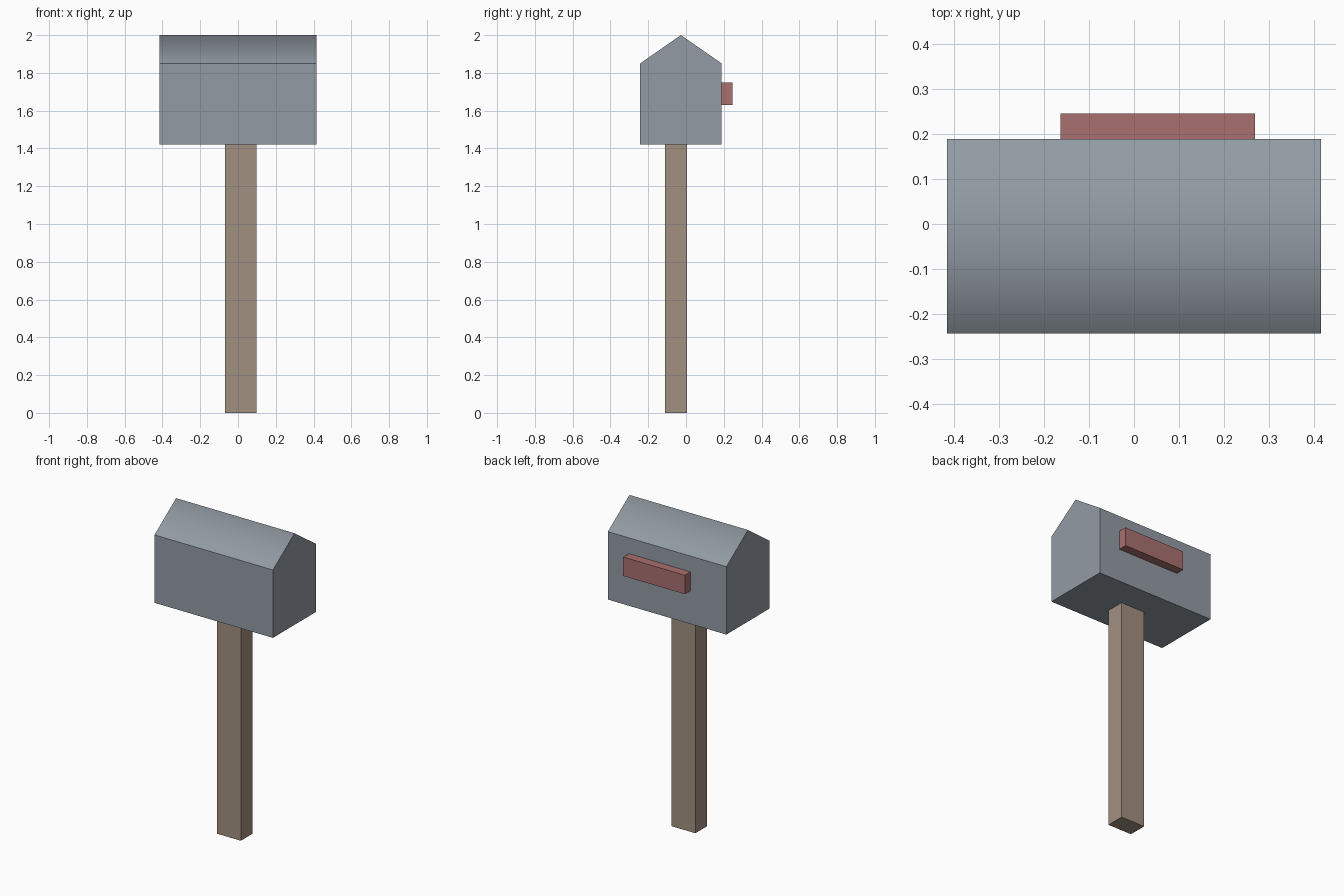
import bpy, bmesh

if "Cube" in bpy.data.objects:
    bpy.data.objects.remove(bpy.data.objects["Cube"])


def colour(obj, name, rgb):
    mat = bpy.data.materials.new(name)
    mat.diffuse_color = (*rgb, 1)
    mat.use_nodes = True
    mat.node_tree.nodes["Principled BSDF"].inputs["Base Color"].default_value = mat.diffuse_color
    obj.data.materials.append(mat)


def prism(name, profile, x0, x1, smooth_above=None):
    """Extrude a (y, z) profile from x0 to x1; edges above a height shade smooth."""
    bm = bmesh.new()
    face = bm.faces.new([bm.verts.new((x0, y, z)) for y, z in profile])
    ext = bmesh.ops.extrude_face_region(bm, geom=[face], use_keep_orig=True)
    verts = [g for g in ext["geom"] if isinstance(g, bmesh.types.BMVert)]
    bmesh.ops.translate(bm, verts=verts, vec=(x1 - x0, 0, 0))
    bmesh.ops.recalc_face_normals(bm, faces=bm.faces)
    if smooth_above is not None:
        for f in bm.faces:
            f.smooth = True
        for e in bm.edges:
            e.smooth = all(v.co.z > smooth_above for v in e.verts) \
                and abs(e.verts[0].co.x - e.verts[1].co.x) > 0.1
    mesh = bpy.data.meshes.new(name)
    bm.to_mesh(mesh)
    bm.free()
    obj = bpy.data.objects.new(name, mesh)
    bpy.context.collection.objects.link(obj)
    return obj


def box(name, x0, x1, y0, y1, z0, z1):
    return prism(name, [(y0, z0), (y1, z0), (y1, z1), (y0, z1)], x0, x1)


# Mailbox housing with a gabled top, soft only along the ridge
housing = prism("mailbox_housing",
                [(-0.243, 1.42), (0.189, 1.42), (0.189, 1.85),
                 (-0.027, 2.0), (-0.243, 1.85)],
                -0.415, 0.415, smooth_above=1.9)
colour(housing, "grey_metal", (0.29, 0.33, 0.37))

# Square wooden post
post = box("post", -0.07, 0.098, -0.111, 0.006, 0, 1.42)
colour(post, "brown_wood", (0.36, 0.28, 0.22))

# Lowered signal flag on the back side
flag = box("signal_flag", -0.163, 0.269, 0.189, 0.245, 1.63, 1.75)
colour(flag, "red_paint", (0.40, 0.16, 0.16))
